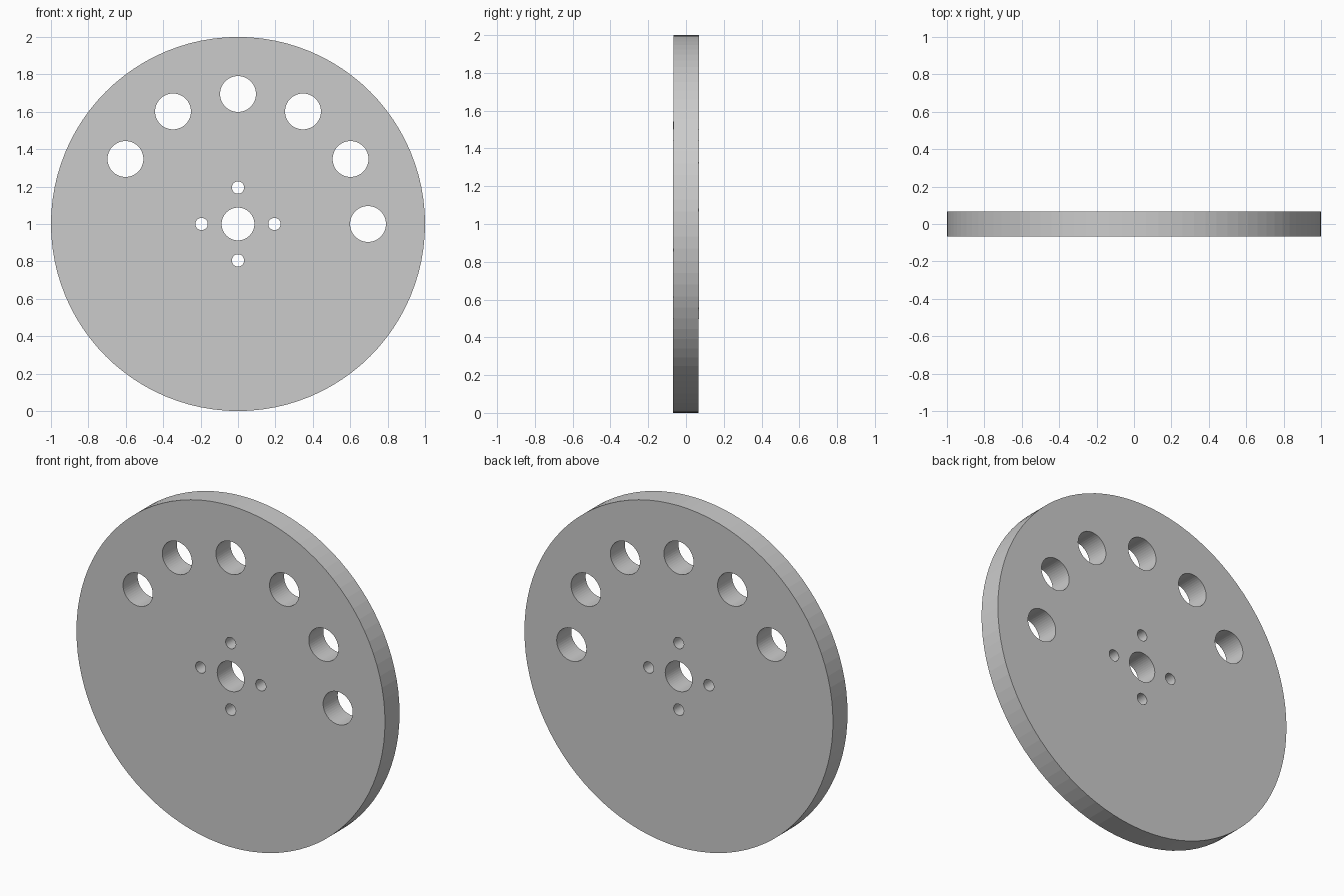
import bpy, bmesh
from math import cos, sin, pi, radians
from mathutils import Matrix

if "Cube" in bpy.data.objects:
    bpy.data.objects.remove(bpy.data.objects["Cube"])

THICK = 0.135
CENTRE_Z = 1.0


def add_rod(bm, x, z, radius, depth, sides):
    """Cylinder lying along y."""
    bmesh.ops.create_cone(
        bm, cap_ends=True, segments=sides, radius1=radius, radius2=radius, depth=depth,
        matrix=Matrix.Translation((x, 0, z)) @ Matrix.Rotation(pi / 2, 4, 'X'))


def make_object(name, bm):
    mesh = bpy.data.meshes.new(name)
    bm.to_mesh(mesh)
    bm.free()
    ob = bpy.data.objects.new(name, mesh)
    bpy.context.collection.objects.link(ob)
    return ob


# Round plate
bm = bmesh.new()
add_rod(bm, 0, CENTRE_Z, 1.0, THICK, 96)
disc = make_object("disc", bm)

# All holes in one cutter: hub bore, four bolt holes, arc of six large holes
bm = bmesh.new()
add_rod(bm, 0, CENTRE_Z, 0.0875, 0.4, 48)
rings = [(0.195, 0.033, range(0, 360, 90), 32),
         (0.695, 0.096, range(0, 180, 30), 48)]
for ring_radius, hole_radius, angles, sides in rings:
    for deg in angles:
        a = radians(deg)
        add_rod(bm, ring_radius * cos(a), CENTRE_Z + ring_radius * sin(a),
                hole_radius, 0.4, sides)
cutter = make_object("hole_cutter", bm)
cutter.hide_render = True

# Drill the plate and drop the cutter
mod = disc.modifiers.new("holes", 'BOOLEAN')
mod.operation = 'DIFFERENCE'
mod.solver = 'EXACT'
mod.object = cutter
bpy.context.view_layer.objects.active = disc
bpy.ops.object.modifier_apply(modifier=mod.name)
bpy.data.objects.remove(cutter)
